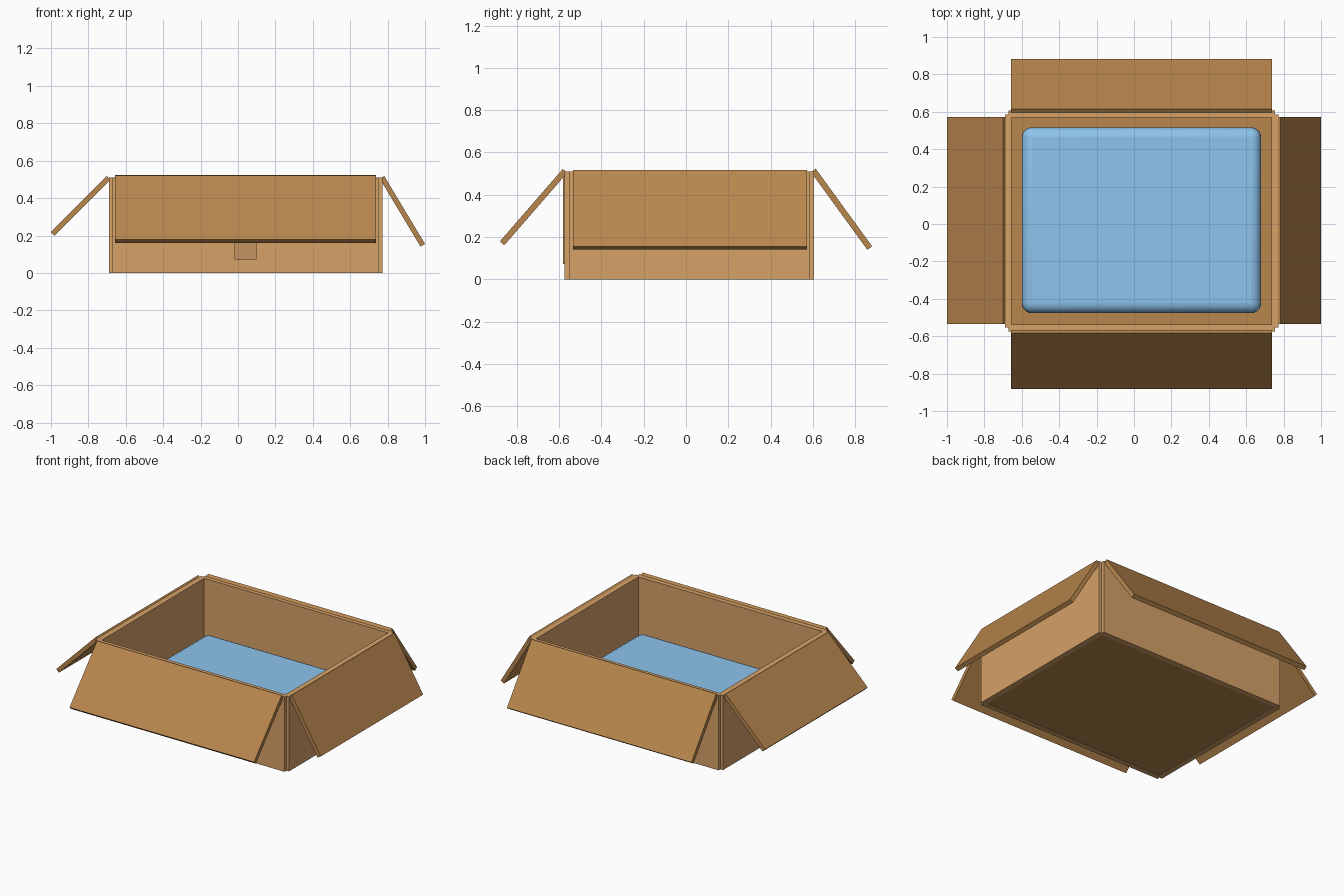
import bpy, math
from mathutils import Vector, Euler

if "Cube" in bpy.data.objects:
    bpy.data.objects.remove(bpy.data.objects["Cube"])


def material(name, rgb):
    m = bpy.data.materials.new(name)
    m.diffuse_color = (*rgb, 1)
    m.use_nodes = True
    m.node_tree.nodes["Principled BSDF"].inputs["Base Color"].default_value = m.diffuse_color
    return m


CARD = material("light_cardboard", (0.67, 0.36, 0.14))
FLAP = material("dark_cardboard", (0.48, 0.24, 0.075))
TAPE = material("tape", (0.56, 0.30, 0.12))
BLUE = material("blue_fabric", (0.27, 0.55, 0.85))


def box(name, lo, hi, mat):
    lo, hi = Vector(lo), Vector(hi)
    bpy.ops.mesh.primitive_cube_add(size=1, location=(lo + hi) / 2)
    ob = bpy.context.object
    ob.name = name
    ob.scale = hi - lo
    bpy.ops.object.transform_apply(location=False, rotation=False, scale=True)
    ob.data.materials.append(mat)
    return ob


# Outer faces of the box, wall thickness, height, corner step
X0, X1, Y0, Y1 = -0.691, 0.773, -0.574, 0.606
T, H, S = 0.037, 0.51, 0.02

# Walls: each pair stops short of the other's outer face, leaving notched corners
box("front_wall", (X0 + S, Y0, 0), (X1 - S, Y0 + T, H), CARD)
box("back_wall", (X0 + S, Y1 - T, 0), (X1 - S, Y1, H), CARD)
box("left_wall", (X0, Y0 + S, 0), (X0 + T, Y1 - S, H), CARD)
box("right_wall", (X1 - T, Y0 + S, 0), (X1, Y1 - S, H), CARD)

# Floor
box("floor", (X0 + T, Y0 + T, 0.002), (X1 - T, Y1 - T, 0.035), FLAP)


# Flaps: hinge is the middle of the outer top edge, heading is the way it opens
def flap(name, hinge, heading, drop, length, width, thick=0.028):
    ob = box(name, (0, -width / 2, -thick), (length, width / 2, 0), FLAP)
    rot = Euler((0, math.radians(drop), math.radians(heading)))
    ob.rotation_euler = rot
    centre = Vector((length / 2, 0, -thick / 2))
    centre.rotate(rot)
    ob.location = Vector(hinge) + centre


CX, CY = 0.04, 0.019
flap("front_flap", (CX, -0.583, 0.522), -90, 49, 0.454, 1.396)
flap("back_flap", (CX, 0.614, 0.523), 90, 54, 0.454, 1.396)
flap("left_flap", (-0.701, CY, 0.518), 180, 45, 0.423, 1.108)
flap("right_flap", (0.782, CY, 0.518), 0, 59, 0.423, 1.108)

# Tape strip on the front wall
box("tape_strip", (-0.018, -0.583, 0.072), (0.098, Y0 + 0.002, 0.505), TAPE)

# Rounded cushion lying inside
cushion = box("cushion", (-0.60, -0.477, 0.03), (0.68, 0.517, 0.184), BLUE)
bev = cushion.modifiers.new("round", 'BEVEL')
bev.width = 0.055
bev.segments = 5
bpy.context.view_layer.objects.active = cushion
bpy.ops.object.shade_smooth_by_angle(angle=math.radians(40))
